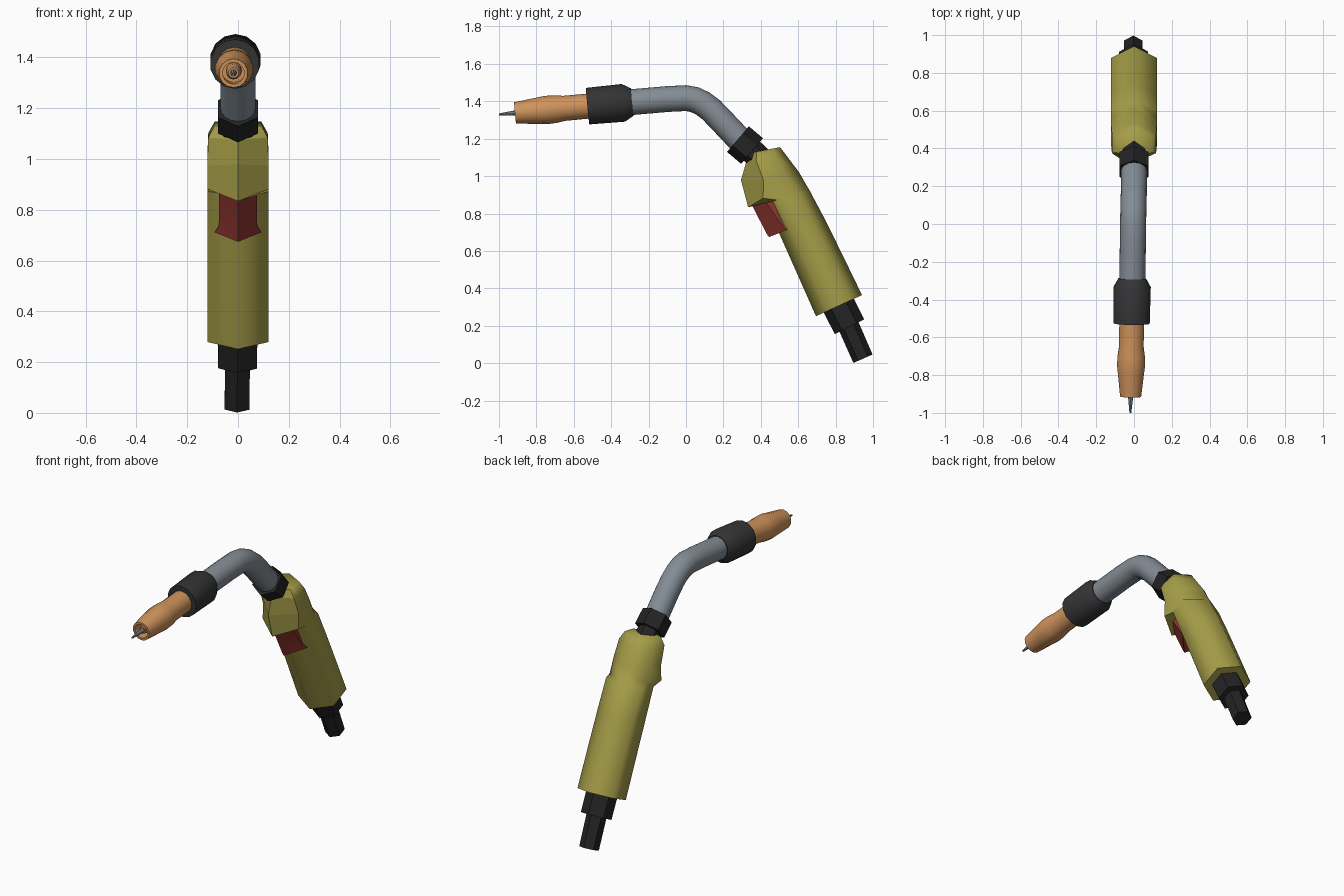
import bpy, bmesh, math
from mathutils import Vector as V

if "Cube" in bpy.data.objects:
    bpy.data.objects.remove(bpy.data.objects["Cube"])


def material(name, rgb):
    m = bpy.data.materials.new(name)
    m.diffuse_color = (*rgb, 1)
    m.use_nodes = True
    m.node_tree.nodes["Principled BSDF"].inputs["Base Color"].default_value = m.diffuse_color
    return m


OLIVE = material("olive_plastic", (0.38, 0.34, 0.065))
COPPER = material("copper", (0.62, 0.29, 0.105))
STEEL = material("grey_steel", (0.23, 0.265, 0.30))
BLACK = material("black_rubber", (0.017, 0.017, 0.017))
CHARCOAL = material("charcoal", (0.035, 0.035, 0.036))
RED = material("red_trigger", (0.27, 0.035, 0.028))


def ring(c, d, r, n):
    """Polygon around c, square to d, with one corner in the y-z plane."""
    d = V(d).normalized()
    u = (V((1, 0, 0)) - d * d.x).normalized()
    w = d.cross(u)
    return [V(c) + r * (math.sin(2 * math.pi * i / n) * u + math.cos(2 * math.pi * i / n) * w)
            for i in range(n)]


def loft(name, rings, mat, angle=40):
    """Skin equal rings, cap both ends, smooth by angle."""
    bm = bmesh.new()
    rows = [[bm.verts.new(p) for p in r] for r in rings]
    n = len(rows[0])
    for a, b in zip(rows, rows[1:]):
        for i in range(n):
            j = (i + 1) % n
            bm.faces.new((a[i], a[j], b[j], b[i]))
    bm.faces.new(rows[0])
    bm.faces.new(rows[-1])
    bmesh.ops.recalc_face_normals(bm, faces=bm.faces)
    me = bpy.data.meshes.new(name)
    bm.to_mesh(me)
    bm.free()
    me.materials.append(mat)
    ob = bpy.data.objects.new(name, me)
    bpy.context.collection.objects.link(ob)
    bpy.ops.object.select_all(action='DESELECT')
    ob.select_set(True)
    bpy.context.view_layer.objects.active = ob
    bpy.ops.object.shade_smooth_by_angle(angle=math.radians(angle))
    return ob


def lathe(name, p, q, profile, n, mat, angle=40):
    """Profile of (fraction along p-q, radius)."""
    p, q = V(p), V(q)
    return loft(name, [ring(p.lerp(q, t), q - p, r, n) for t, r in profile], mat, angle)


def along(y):
    """Point on the straight front axis at depth y."""
    t = (y + 0.914) / 0.625
    return V((-0.018 + 0.009 * t, y, 1.338 + 0.058 * t))


def front_part(name, profile, n, mat):
    d = along(0) - along(-1)
    return loft(name, [ring(along(y), d, r, n) for y, r in profile], mat)


# Nozzle: hollow front, slight bulge
front_part("nozzle", [(-0.50, 0.067), (-0.65, 0.067), (-0.70, 0.074), (-0.75, 0.076),
                      (-0.80, 0.070), (-0.914, 0.057), (-0.914, 0.043), (-0.80, 0.047)], 14, COPPER)
front_part("contact_tip", [(-0.79, 0.032), (-0.86, 0.030), (-0.90, 0.021)], 12, COPPER)
front_part("wire", [(-0.88, 0.014), (-0.92, 0.013), (-1.0, 0.005)], 8, STEEL)

# Insulating collar behind the nozzle
front_part("collar", [(-0.526, 0.098), (-0.335, 0.101), (-0.288, 0.074)], 14, CHARCOAL)

# Bent neck tube
path = [V(p) for p in ((-.009, -.31, 1.394), (-.006, -.10, 1.412), (-.005, 0, 1.417), (-.004, .045, 1.409),
                       (-.003, .09, 1.388), (-.002, .135, 1.354), (0, .19, 1.297), (0, .31, 1.17))]
rings = []
for i, p in enumerate(path):
    d = path[min(i + 1, len(path) - 1)] - path[max(i - 1, 0)]
    rings.append(ring(p, d, 0.069, 16))
loft("neck_tube", rings, STEEL)

# Hexagonal nut and the sleeve into the handle
lathe("neck_nut", (0, .278, 1.198), (0, .353, 1.134), [(0, .09), (1, .09)], 6, BLACK, 30)
lathe("neck_sleeve", (0, .345, 1.14), (0, .42, 1.07), [(0, .067), (1, .067)], 6, BLACK, 30)

# Handle: six-sided sections given by front point, rear point, half width, side-front point
sections = [
    ((.337, 1.123), (.503, 1.155), .092, None),
    ((.322, 1.075), (.535, 1.112), .117, None),
    ((.294, .979), (.605, 1.02), .121, (.415, .975)),
    ((.332, .834), (.645, .95), .121, (.412, .882)),
    ((.430, .855), (.660, .925), .121, None),
    ((.500, .690), (.745, .765), .121, None),
    ((.598, .470), (.846, .560), .121, None),
    ((.695, .251), (.941, .364), .121, None)]
rings = []
for f, r, w, s in sections:
    f, r = V((0, *f)), V((0, *r))
    a = V((0, *s)) if s else f.lerp(r, .25)
    b = f.lerp(r, .75)
    x = V((w, 0, 0))
    rings.append([f, a + x, b + x, r, b - x, a - x])
handle = loft("handle", rings, OLIVE, 72)
# the finger guard facets on the front stay flat
for p in handle.data.polygons:
    if p.index < 24 and p.index % 6 in (0, 5):
        p.use_smooth = False

# Trigger: ridged wedge under the guard
rings = []
for f, s, w in (((.353, .845), (.412, .882), .074), ((.432, .690), (.515, .735), .076),
                ((.444, .674), (.535, .711), .092)):
    f, s = V((0, *f)), V((0, *s))
    x, back = V((w, 0, 0)), V((0, .07, .03))
    rings.append([f, s + x, s + x * .9 + back, s - x * .9 + back, s - x])
loft("trigger", rings, RED, 15)

# Strain relief and cable stub
lathe("strain_relief", (0, .80, .342), (-.002, .874, .195), [(0, .089), (1, .088)], 6, BLACK, 30)
lathe("cable", (-.002, .86, .22), (-.004, .946, .024), [(0, .057), (1, .056)], 6, BLACK, 30)
